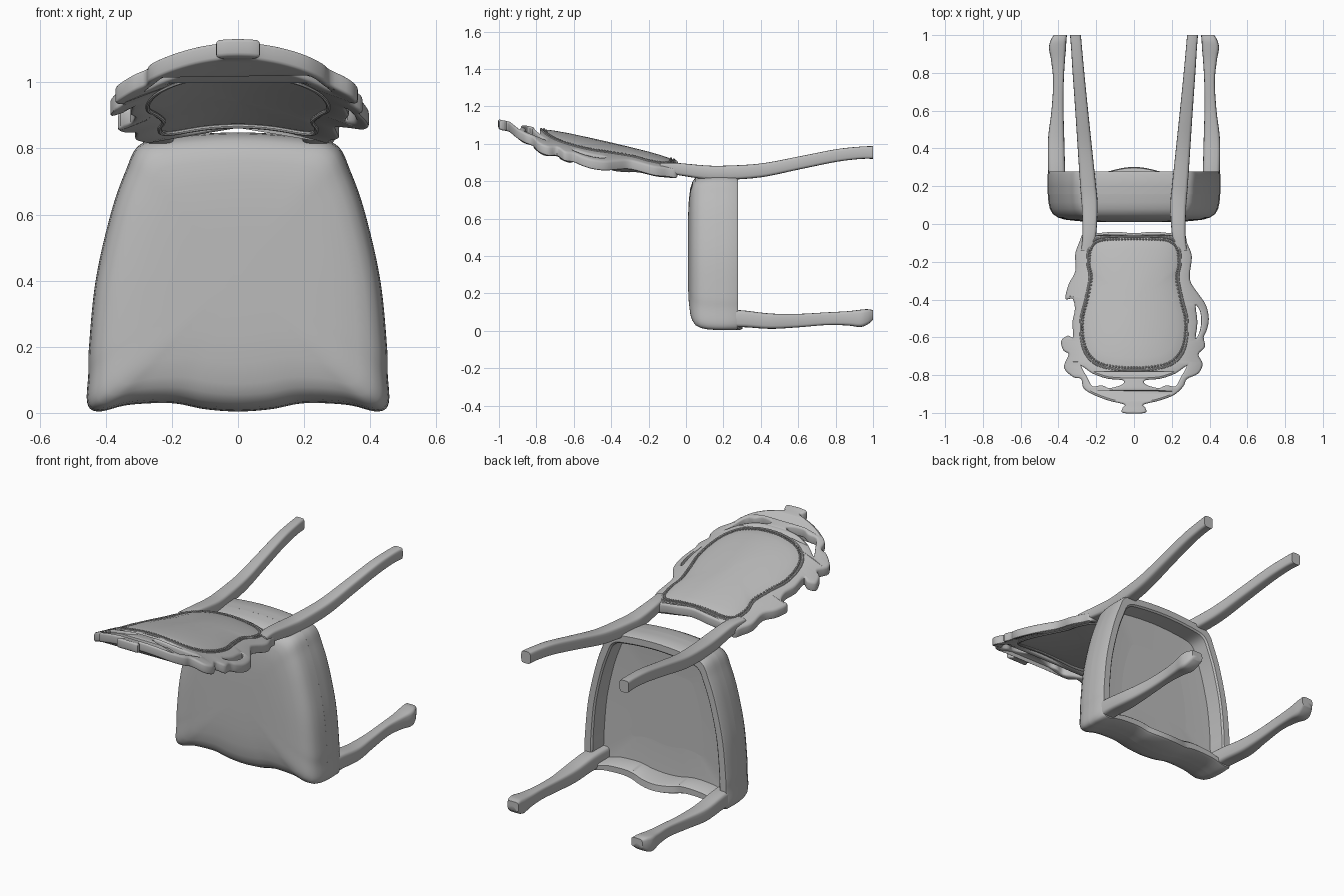
import bpy, bmesh, math
from mathutils import Vector

if "Cube" in bpy.data.objects:
    bpy.data.objects.remove(bpy.data.objects["Cube"], do_unlink=True)

grey = bpy.data.materials.new("plain_grey")
grey.use_nodes = True
grey.diffuse_color = (0.5, 0.5, 0.5, 1)
grey.node_tree.nodes["Principled BSDF"].inputs["Base Color"].default_value = (0.5, 0.5, 0.5, 1)


def spline(points, steps, closed=True):
    """Smooth path through the given points."""
    pts = [Vector(p) for p in points]
    n, out = len(pts), []
    get = (lambda i: pts[i % n]) if closed else (lambda i: pts[max(0, min(n - 1, i))])
    for i in range(n if closed else n - 1):
        a, b, c, d = (get(i + k) for k in (-1, 0, 1, 2))
        for s in range(steps):
            t = s / steps
            out.append(0.5 * (2 * b + (c - a) * t + (2 * a - 5 * b + 4 * c - d) * t**2
                              + (3 * b - a - 3 * c + d) * t**3))
    return out if closed else out + [pts[-1]]


def mirrored(half):
    """Close a half outline that starts and ends on the centre line."""
    return half + [(-x, y) for x, y in half[-2:0:-1]]


def finish(name, bm, angle=40):
    bmesh.ops.recalc_face_normals(bm, faces=bm.faces)
    mesh = bpy.data.meshes.new(name)
    bm.to_mesh(mesh)
    bm.free()
    mesh.materials.clear()
    mesh.materials.append(grey)
    for p in mesh.polygons:
        p.material_index = 0
    obj = bpy.data.objects.new(name, mesh)
    bpy.context.collection.objects.link(obj)
    bpy.ops.object.select_all(action='DESELECT')
    obj.select_set(True)
    bpy.context.view_layer.objects.active = obj
    bpy.ops.object.shade_smooth_by_angle(angle=math.radians(angle))
    return obj


def loft(name, rings, angle=40):
    """Skin closed rings of equal length and cap both ends."""
    bm = bmesh.new()
    rows = [[bm.verts.new(p) for p in ring] for ring in rings]
    n = len(rows[0])
    for a, b in zip(rows, rows[1:]):
        for i in range(n):
            j = (i + 1) % n
            bm.faces.new((a[i], a[j], b[j], b[i]))
    for row, ring in ((rows[0], rings[0]), (rows[-1], rings[-1])):
        mid = bm.verts.new(sum((Vector(p) for p in ring), Vector()) / n)
        for i in range(n):
            bm.faces.new((row[i], row[(i + 1) % n], mid))
    return finish(name, bm, angle)


# Seat: domed cushion and hollow rail, with a wavy front edge
seat_half = [(0, .005), (.1, .012), (.2, .03), (.33, .025), (.42, .005), (.455, .03),
             (.452, .12), (.45, .2), (.43, .4), (.385, .6), (.34, .73), (.297, .81),
             (.2, .835), (0, .848)]
seat_loop = spline(mirrored(seat_half), 6)


def seat_ring(scale, y, apron=0.0):
    ring = []
    for p in seat_loop:
        drop = apron * max(0, math.cos(p.x * 11)) if p.y < .1 and abs(p.x) < .14 else 0
        ring.append((p.x * scale, y + drop, .42 + (p.y - .42) * scale))
    return ring


loft("seat_cushion", [seat_ring(s, y) for s, y in (
    (.2, .01), (.45, .011), (.65, .015), (.8, .023), (.88, .034), (.94, .052),
    (.975, .08), (.992, .115), (1, .16), (.97, .165), (.5, .165))])
loft("seat_rail", [seat_ring(s, y, a) for s, y, a in (
    (.9, .15, 0), (1, .158, 0), (1.002, .2, 0), (1, .265, .025), (.985, .277, .025),
    (.9, .277, .02), (.88, .268, .01), (.87, .175, 0), (.5, .165, 0))])


# Legs: rounded square sections swept along y
def leg(name, stations, side):
    rings = []
    for y, x, z, w, h in spline_rows(stations):
        ring = []
        for k in range(20):
            a = math.tau * k / 20
            c, s = math.cos(a), math.sin(a)
            ring.append((side * (x + w * math.copysign(abs(c) ** .45, c)), y,
                         z + h * math.copysign(abs(s) ** .45, s)))
        rings.append(ring)
    loft(name, rings, 50)


def spline_rows(stations):
    return spline(stations, 5, closed=False)


front_leg = [(.17, .405, .065, .045, .05), (.3, .41, .065, .045, .045),
             (.45, .412, .052, .043, .041), (.6, .405, .055, .032, .036),
             (.75, .4, .065, .028, .034), (.86, .402, .067, .036, .038),
             (.93, .405, .067, .045, .046), (.97, .4, .075, .042, .041),
             (1, .39, .085, .035, .026)]
rear_leg = [(-.14, .25, .872, .03, .026), (-.05, .236, .866, .036, .032),
            (.1, .235, .848, .042, .037), (.2, .243, .845, .042, .038),
            (.4, .26, .858, .038, .037), (.6, .277, .897, .034, .035),
            (.8, .294, .937, .031, .034), (.93, .304, .952, .029, .033),
            (1, .31, .954, .029, .034)]
for side, tag in ((1, "left"), (-1, "right")):
    leg("front_leg_" + tag, front_leg, side)
    leg("rear_leg_" + tag, rear_leg, side)


# Back rest: leaning surface whose sides curve forward
def back_z(x, y):
    return .915 - .23 * (y + .05) - .65 * x * x


pad_half = [(0, -.06), (.1, -.062), (.19, -.07), (.238, -.11), (.25, -.2), (.237, -.28),
            (.26, -.4), (.285, -.5), (.285, -.6), (.26, -.69), (.2, -.75), (.1, -.775), (0, -.78)]
pad_loop = spline(mirrored(pad_half), 6)
outer = [(0, -.05), (.1, -.042), (.2, -.05), (.265, -.05), (.28, -.1), (.305, -.17),
         (.295, -.26), (.3, -.31), (.34, -.37), (.38, -.43), (.395, -.5), (.385, -.56),
         (.368, -.6), (.375, -.65), (.34, -.69), (.362, -.74), (.34, -.79), (.28, -.82),
         (.26, -.86), (.21, -.905), (.13, -.935), (.05, -.955), (.06, -.975), (.055, -1),
         (-.055, -1), (-.06, -.975), (-.05, -.955), (-.13, -.935), (-.21, -.905),
         (-.265, -.87), (-.28, -.82), (-.32, -.81), (-.37, -.76), (-.345, -.69),
         (-.372, -.67), (-.385, -.62), (-.35, -.592), (-.322, -.6), (-.325, -.52),
         (-.312, -.45), (-.325, -.395), (-.362, -.395), (-.345, -.32), (-.31, -.25),
         (-.31, -.16), (-.29, -.1), (-.265, -.05), (-.2, -.05), (-.1, -.042)]
crest_gap = [(.28, -.75), (.22, -.79), (.14, -.818), (.06, -.826), (.06, -.85), (.13, -.87),
             (.17, -.855), (.22, -.86), (.25, -.81)]
side_gap = [(.325, -.43), (.35, -.46), (.357, -.52), (.345, -.58), (.325, -.605), (.335, -.52)]
opening = [p * 1 for p in pad_loop]
for p in opening:
    p.x *= .95
    p.y = -.42 + (p.y + .42) * .97

curve = bpy.data.curves.new("frame_outline", 'CURVE')
curve.dimensions, curve.fill_mode = '2D', 'BOTH'
curve.extrude, curve.bevel_depth, curve.bevel_resolution, curve.offset = .016, .011, 2, -.01
for loop in (spline(outer, 4), opening, spline(crest_gap, 3),
             spline([(-x, y) for x, y in crest_gap], 3), spline(side_gap, 3)):
    sp = curve.splines.new('POLY')
    sp.points.add(len(loop) - 1)
    for pt, p in zip(sp.points, loop):
        pt.co = (p.x, p.y, 0, 1)
    sp.use_cyclic_u = True
helper = bpy.data.objects.new("frame_outline", curve)
bpy.context.collection.objects.link(helper)
bm = bmesh.new()
bm.from_mesh(helper.evaluated_get(bpy.context.evaluated_depsgraph_get()).to_mesh())
bpy.data.objects.remove(helper, do_unlink=True)
bmesh.ops.remove_doubles(bm, verts=bm.verts, dist=.0002)
for v in bm.verts:
    v.co.z += back_z(v.co.x, v.co.y) - .028
finish("back_frame", bm)


# Upholstered back pad, bulging gently on both faces
def pad_ring(scale, lift):
    ring = []
    for p in pad_loop:
        x, y = p.x * scale, -.42 + (p.y + .42) * scale
        ring.append((x, y, back_z(x, y) + lift))
    return ring


upper = [(.02, .012), (.3, .011), (.6, .009), (.8, .005), (.92, 0), (.975, -.006)]
loft("back_pad", [pad_ring(s, h) for s, h in upper]
     + [pad_ring(s, -.05 - h * .6) for s, h in reversed(upper)])


# Piping and nail heads around the pad
def pad_trim(name, scale, lift, radius):
    path = [Vector(p) for p in pad_ring(scale, lift)]
    bm = bmesh.new()
    rows, n = [], len(path)
    for i, p in enumerate(path):
        out = path[(i + 1) % n] - path[i - 1]
        out = Vector((out.y, -out.x, 0)).normalized()
        rows.append([bm.verts.new(p + radius * (out * math.cos(a) + Vector((0, 0, math.sin(a)))))
                     for a in (math.tau * k / 8 for k in range(8))])
    for i in range(n):
        a, b = rows[i], rows[(i + 1) % n]
        for k in range(8):
            bm.faces.new((a[k], a[(k + 1) % 8], b[(k + 1) % 8], b[k]))
    finish(name, bm)


pad_trim("pad_piping_rear", .985, -.002, .006)
pad_trim("pad_piping_front", .95, -.054, .007)
bm = bmesh.new()
for p in pad_ring(.945, 0):
    made = bmesh.ops.create_icosphere(bm, subdivisions=1, radius=.007)
    bmesh.ops.translate(bm, verts=made["verts"], vec=p)
finish("nail_heads", bm)
